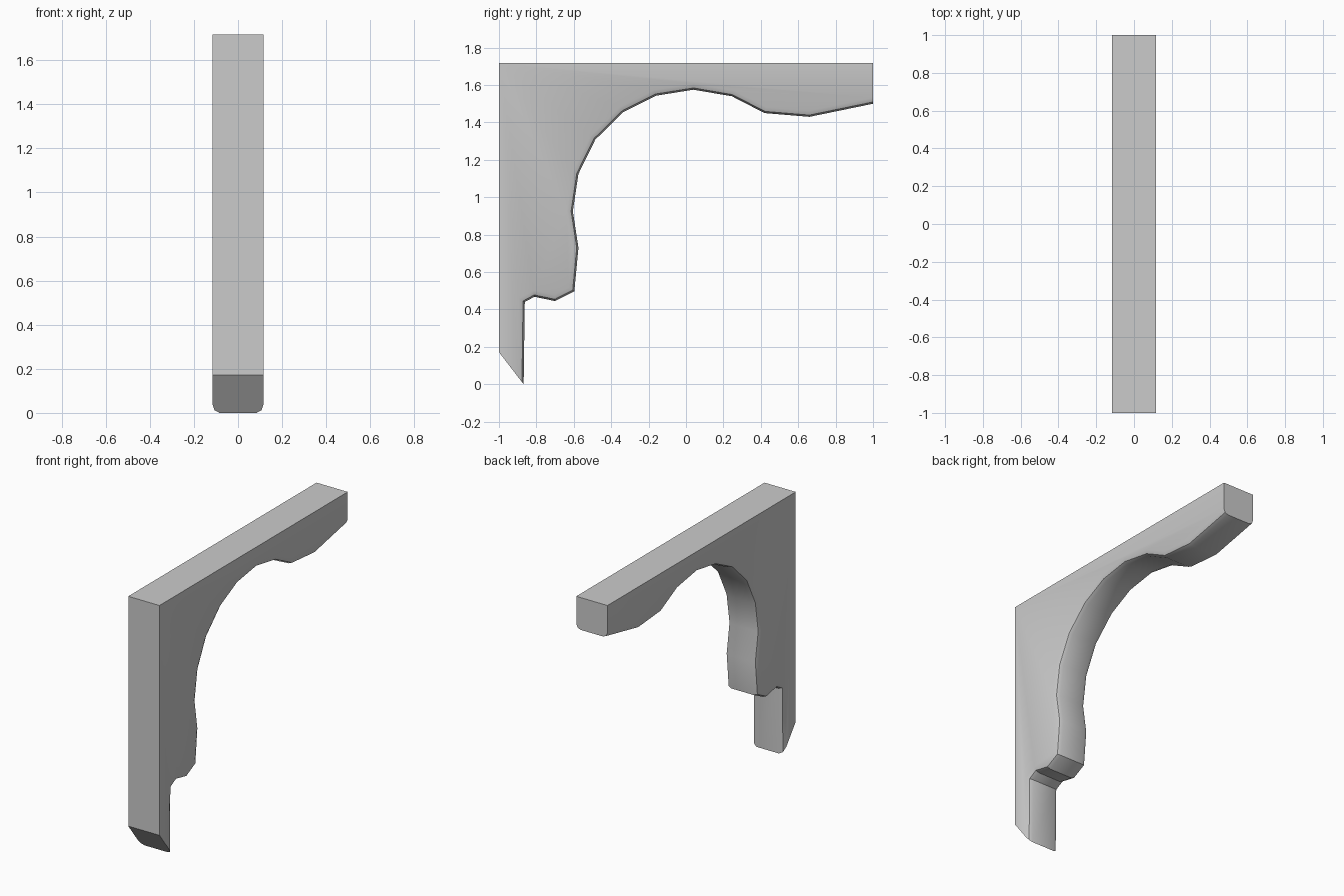
import bpy, bmesh
from math import radians

if "Cube" in bpy.data.objects:
    bpy.data.objects.remove(bpy.data.objects["Cube"])

HALF = 0.116   # half thickness of the board
ROUND = 0.032  # rounding of the carved edge

# Carved inner edge (y, z), from the arm tip down to the foot point
carved = [(1, 1.50), (0.66, 1.43), (0.42, 1.45), (0.245, 1.54), (0.04, 1.575),
          (-0.16, 1.543), (-0.335, 1.455), (-0.485, 1.308), (-0.575, 1.125),
          (-0.605, 0.925), (-0.575, 0.73), (-0.597, 0.497), (-0.70, 0.445),
          (-0.81, 0.468), (-0.862, 0.44), (-0.868, 0)]
# Straight back, top and slanted foot close the outline
outline = carved + [(-1, 0.172), (-1, 1.717), (1, 1.717)]

# Extrude the outline across x
bm = bmesh.new()
left = [bm.verts.new((-HALF, y, z)) for y, z in outline]
right = [bm.verts.new((HALF, y, z)) for y, z in outline]
bm.faces.new(left)
bm.faces.new(right[::-1])
n = len(outline)
for i in range(n):
    j = (i + 1) % n
    bm.faces.new((left[i], right[i], right[j], left[j]))
bmesh.ops.recalc_face_normals(bm, faces=bm.faces)

# Round both long edges of the carved side
edges = [bm.edges.get((side[i], side[i + 1]))
         for side in (left, right) for i in range(len(carved) - 1)]
bmesh.ops.bevel(bm, geom=edges, offset=ROUND, offset_type='OFFSET', segments=2,
                profile=0.5, affect='EDGES', clamp_overlap=False)
bmesh.ops.recalc_face_normals(bm, faces=bm.faces)

mesh = bpy.data.meshes.new("carved_bracket")
bm.to_mesh(mesh)
bm.free()
bracket = bpy.data.objects.new("carved_bracket", mesh)
bpy.context.collection.objects.link(bracket)

# Smooth the carved curve, keep the board corners sharp
bpy.context.view_layer.objects.active = bracket
bracket.select_set(True)
bpy.ops.object.shade_smooth_by_angle(angle=radians(30))
